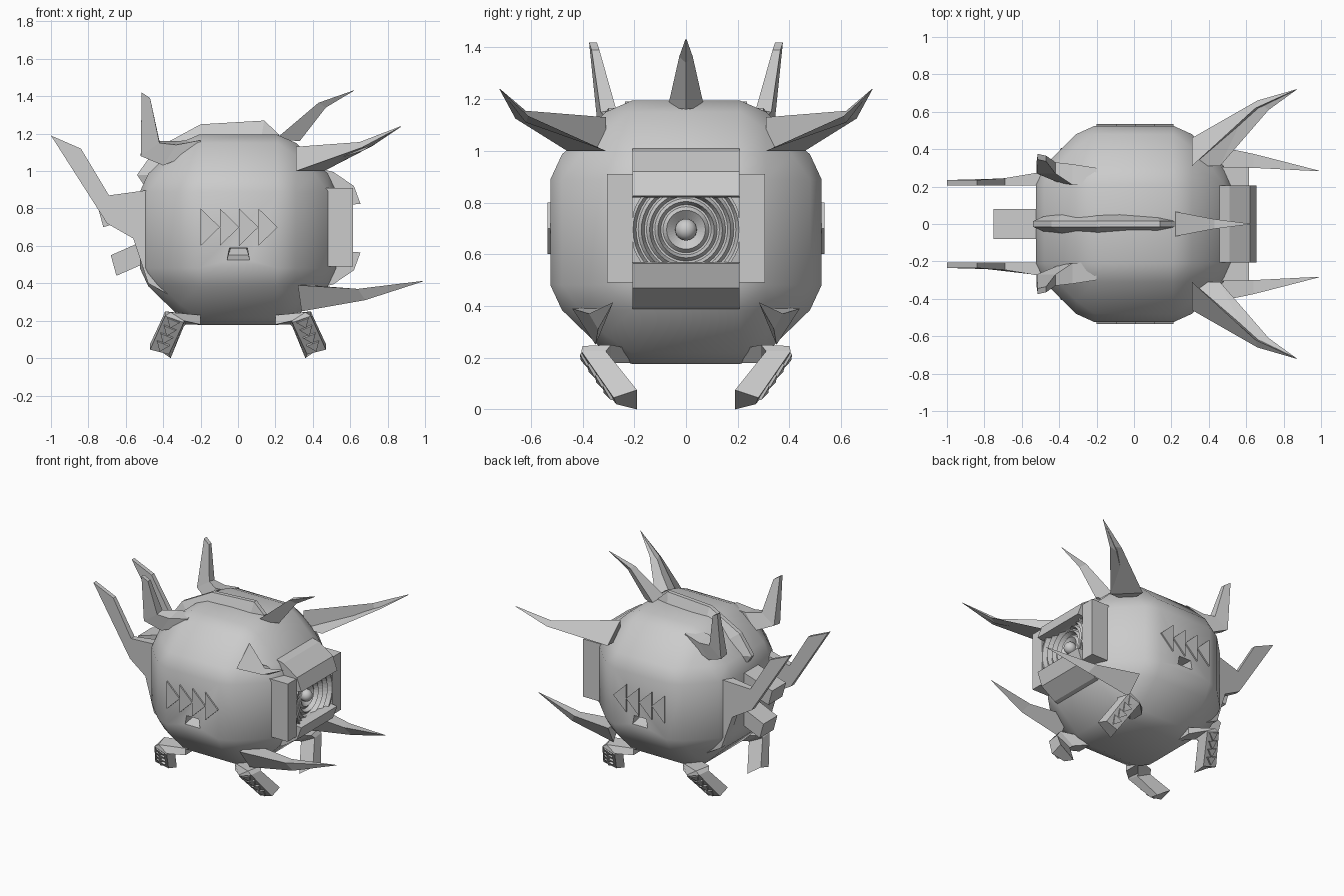
import bpy, bmesh, math
from itertools import permutations, product
from mathutils import Vector

CZ = 0.685  # body centre height


def finish(name, bm, smooth=None):
    bmesh.ops.remove_doubles(bm, verts=bm.verts, dist=1e-5)
    bmesh.ops.recalc_face_normals(bm, faces=bm.faces)
    me = bpy.data.meshes.new(name)
    bm.to_mesh(me)
    bm.free()
    ob = bpy.data.objects.new(name, me)
    bpy.context.collection.objects.link(ob)
    if smooth:
        bpy.ops.object.select_all(action='DESELECT')
        ob.select_set(True)
        bpy.context.view_layer.objects.active = ob
        bpy.ops.object.shade_smooth_by_angle(angle=math.radians(smooth))
    return ob


def loft(name, rings, signs=((1, 1),)):
    """Join rings of points with quads, cap the ends; one object per (x, y) sign pair."""
    for i, (sx, sy) in enumerate(signs):
        bm = bmesh.new()
        rows = [[bm.verts.new((p[0] * sx, p[1] * sy, p[2])) for p in r] for r in rings]
        for a, b in zip(rows, rows[1:]):
            for k in range(len(a)):
                n = (k + 1) % len(a)
                bm.faces.new((a[k], a[n], b[n], b[k]))
        bm.faces.new(rows[0])
        bm.faces.new(rows[-1])
        ob = finish(name if len(signs) == 1 else f"{name}_{i + 1}", bm)
    return ob


def plate(name, outline, y0, y1, signs=((1, 1),)):
    """Extrude an x-z outline from y0 to y1."""
    return loft(name, [[(x, y, z) for x, z in outline] for y in (y0, y1)], signs)


SIDES = ((1, 1), (1, -1))
CORNERS = tuple(product((1, -1), repeat=2))

# Rounded, chamfered cube body
bm = bmesh.new()
pts = set()
for base in ((0.525, 0.21, 0.21), (0.48, 0.31, 0.21), (0.41, 0.31, 0.31)):
    for p in permutations(base):
        for s in product((1, -1), repeat=3):
            pts.add(tuple(a * b for a, b in zip(p, s)))
for x, y, z in sorted(pts):
    bm.verts.new((x, y, CZ + z * 0.97))
bmesh.ops.convex_hull(bm, input=bm.verts)
bmesh.ops.dissolve_limit(bm, angle_limit=0.01, verts=bm.verts, edges=bm.edges)
body = finish("body", bm)

# Small tapered sockets cut into both flanks
cuts = [loft("socket_cutter",
             [[(-0.065, s * 0.6, 0.5), (0.07, s * 0.6, 0.5), (0.055, s * 0.6, 0.59), (-0.05, s * 0.6, 0.59)],
              [(-0.05, s * 0.44, 0.55), (0.055, s * 0.44, 0.55), (0.045, s * 0.44, 0.585), (-0.04, s * 0.44, 0.585)]])
        for s in (1, -1)]
bpy.context.view_layer.objects.active = body
for c in cuts:
    m = body.modifiers.new("socket", 'BOOLEAN')
    m.operation, m.object, m.solver = 'DIFFERENCE', c, 'EXACT'
    bpy.ops.object.modifier_apply(modifier=m.name)
    bpy.data.objects.remove(c)
bpy.ops.object.select_all(action='DESELECT')
body.select_set(True)
bpy.ops.object.shade_smooth_by_angle(angle=math.radians(40))

# Flank arrow markings
for i in range(4):
    x = -0.2 + i * 0.103
    plate(f"flank_arrow_{i + 1}", [(x, 0.6), (x + 0.103, 0.7), (x, 0.8)], 0.51, 0.535, SIDES)

# Peaked crest over the top and down the back
crest = [(-0.44, 0.86, -0.48, 0.89, 0.05), (-0.44, 0.98, -0.54, 0.98, 0.06), (-0.36, 1.06, -0.44, 1.12, 0.065),
         (-0.2, 1.15, -0.2, 1.25, 0.07), (0.12, 1.15, 0.14, 1.27, 0.045), (0.22, 1.15, 0.22, 1.195, 0.025)]
loft("crest", [[(a, -w, b), (a, w, b), (c, 0.015, d), (c, -0.015, d)] for a, b, c, d, w in crest])

# Blocks down the back
plate("upper_back_block", [(-0.75, 0.81), (-0.72, 0.70), (-0.4, 0.80), (-0.43, 0.91)], -0.08, 0.08)
plate("lower_back_block", [(-0.68, 0.55), (-0.65, 0.44), (-0.4, 0.55), (-0.43, 0.66)], -0.08, 0.08)

# Large swept back blades
blade = [(-1.0, 1.19), (-0.84, 1.12), (-0.69, 0.87), (-0.47, 0.9), (-0.3, 0.8),
         (-0.3, 0.3), (-0.48, 0.4), (-0.56, 0.64), (-0.70, 0.72)]
loft("back_blade", [[(x, 0.205, z) for x, z in blade],
                    [(x, 0.235 + max(0, x + 0.75) * 0.17, z) for x, z in blade]], SIDES)

# Upturned rear horns
loft("rear_horn", [
    [(-0.2, 0.2, 1.17), (-0.2, 0.3, 1.165), (-0.2, 0.3, 1.11), (-0.2, 0.2, 1.12)],
    [(-0.33, 0.21, 1.16), (-0.33, 0.32, 1.14), (-0.4, 0.31, 1.03), (-0.4, 0.22, 1.04)],
    [(-0.42, 0.27, 1.16), (-0.42, 0.33, 1.15), (-0.52, 0.34, 1.08), (-0.52, 0.27, 1.09)],
    [(-0.47, 0.335, 1.39), (-0.47, 0.365, 1.39), (-0.515, 0.375, 1.42), (-0.515, 0.345, 1.42)]], SIDES)

# Central brow spike
loft("brow_spike", [
    [(0.2, -0.07, 1.17), (0.2, 0.07, 1.17), (0.33, 0, 1.16)],
    [(0.43, -0.026, 1.365), (0.43, 0.026, 1.365), (0.47, 0, 1.34)],
    [(0.62, -0.002, 1.432), (0.62, 0.002, 1.432), (0.621, 0, 1.43)]])

# Upper side spikes
loft("upper_spike", [
    [(0.31, 0.31, 1.13), (0.31, 0.46, 1.0), (0.46, 0.31, 1.0), (0.31, 0.31, 1.0)],
    [(0.65, 0.62, 1.155), (0.66, 0.66, 1.125), (0.72, 0.61, 1.135), (0.67, 0.62, 1.11)],
    [(0.87, 0.72, 1.24), (0.87, 0.721, 1.237), (0.872, 0.72, 1.237), (0.87, 0.718, 1.237)]], SIDES)

# Lower forward spikes
loft("lower_spike", [
    [(0.32, 0.29, 0.395), (0.32, 0.44, 0.39), (0.34, 0.35, 0.25)],
    [(0.64, 0.30, 0.37), (0.64, 0.375, 0.37), (0.68, 0.34, 0.31)],
    [(0.99, 0.282, 0.413), (0.99, 0.285, 0.413), (0.99, 0.283, 0.41)]], SIDES)

# Eye frame: side panels and two visors
plate("eye_side_panel", [(0.45, 0.49), (0.615, 0.49), (0.615, 0.91), (0.45, 0.91)], 0.207, 0.305, SIDES)
visor = [(0.45, 1.01), (0.51, 0.995), (0.62, 0.92), (0.655, 0.825), (0.6, 0.82), (0.45, 0.85)]
plate("upper_visor", visor, -0.207, 0.207)
plate("lower_visor", [(x, 1.39 - z) for x, z in visor], -0.207, 0.207)

# Stepped concentric eye rings, turned around x
steps = [(0.215, 0.5), (0.215, 0.615)]
for i in range(4):
    r = 0.205 - i * 0.032
    steps += [(r, 0.615 - i * 0.014), (r - 0.012, 0.585 - i * 0.014), (r - 0.02, 0.585 - i * 0.014)]
steps += [(0.075, 0.56), (0.04, 0.53)]
N = 40
ang = [2 * math.pi * k / N for k in range(N)]
rings = loft("eye_rings", [[(x, min(0.207, max(-0.207, r * math.cos(a))), 0.695 + r * math.sin(a)) for a in ang]
                           for r, x in steps])

# Pupil ball
bm = bmesh.new()
bmesh.ops.create_uvsphere(bm, u_segments=24, v_segments=12, radius=0.042)
bmesh.ops.translate(bm, verts=bm.verts, vec=(0.55, 0, 0.695))
finish("pupil", bm, 60)

# Four bent legs: thigh out of the body, shin tucked inward
loft("leg", [
    [(0.2, 0.2, 0.23), (0.2, 0.32, 0.23), (0.2, 0.32, 0.18), (0.2, 0.2, 0.18)],
    [(0.39, 0.29, 0.25), (0.36, 0.4, 0.245), (0.29, 0.405, 0.2), (0.28, 0.29, 0.18)],
    [(0.4, 0.31, 0.225), (0.39, 0.405, 0.225), (0.29, 0.405, 0.19), (0.29, 0.31, 0.17)],
    [(0.47, 0.19, 0.075), (0.47, 0.28, 0.045), (0.37, 0.27, 0.02), (0.36, 0.19, 0.0)]], CORNERS)

# Chevrons on the outer shin faces
a, b = Vector((0.34, 0.403, 0.215)), Vector((0.42, 0.275, 0.035))
down = (b - a).normalized()
across = Vector((0.1, 0, 0.03))
across = (across - down * across.dot(down)).normalized()
out = across.cross(down).normalized()
if out.y < 0:
    out = -out
for i in range(4):
    c = a + (b - a) * (0.04 + i * 0.23)
    tri = [c - across * 0.035, c + across * 0.035, c + down * 0.055]
    loft(f"shin_chevron_{i + 1}", [[p - out * 0.01 for p in tri], [p + out * 0.013 for p in tri]], CORNERS)
